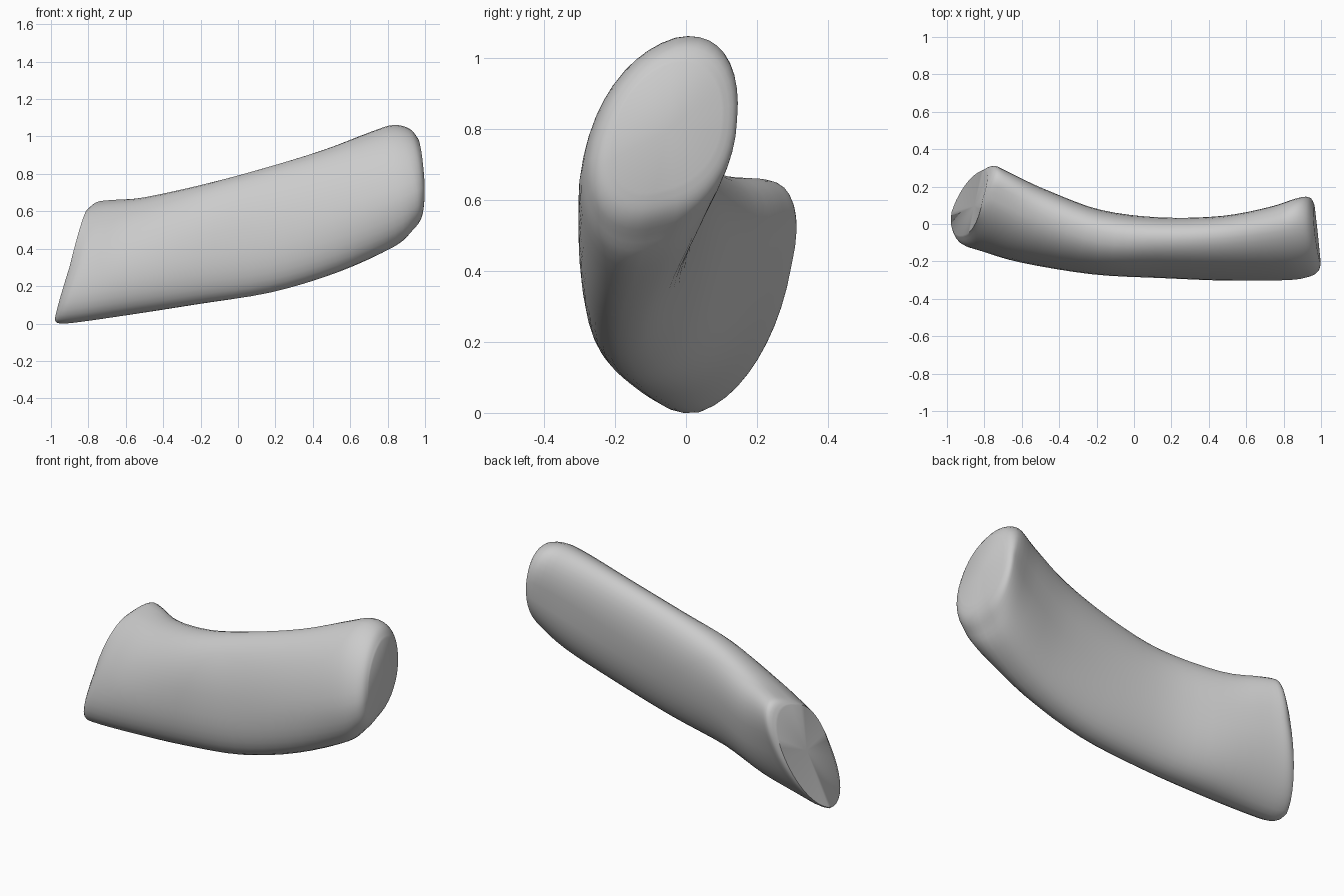
import bpy, bmesh, math
from mathutils import Vector

if "Cube" in bpy.data.objects:
    bpy.data.objects.remove(bpy.data.objects["Cube"])

SEG, STEPS = 40, 4

# Cross-sections from left end to right end: bottom, top, front, back points
SECTIONS = [
    ((-.975, .065, .025), (-.81, .13, .61), (-.90, -.055, .31), (-.815, .285, .42)),
    ((-.955, .04, .008), (-.765, .17, .645), (-.86, -.10, .32), (-.775, .297, .42)),
    ((-.86, .015, .012), (-.69, .14, .657), (-.78, -.135, .33), (-.70, .265, .42)),
    ((-.56, -.05, .055), (-.50, .05, .68), (-.60, -.20, .34), (-.48, .172, .39)),
    ((-.22, -.13, .108), (-.18, -.07, .75), (-.22, -.265, .42), (-.18, .072, .46)),
    ((.17, -.16, .172), (.12, -.09, .83), (.15, -.285, .47), (.15, .03, .52)),
    ((.53, -.15, .282), (.45, -.08, .93), (.50, -.30, .56), (.48, .035, .62)),
    ((.82, -.095, .42), (.72, -.05, 1.03), (.82, -.30, .66), (.74, .085, .74)),
    ((.92, -.07, .515), (.83, -.03, 1.062), (.94, -.28, .71), (.90, .138, .82)),
    ((.965, -.06, .575), (.92, -.03, 1.042), (.985, -.25, .73), (.945, .138, .83)),
    ((.98, -.06, .635), (.965, -.04, .99), (.998, -.21, .75), (.965, .10, .83)),
]
SECTIONS = [[Vector(p) for p in s] for s in SECTIONS]


def catmull(a, b, c, d, t):
    return .5 * (2 * b + (c - a) * t + (2 * a - 5 * b + 4 * c - d) * t * t
                 + (3 * b - a - 3 * c + d) * t ** 3)


def ring(section):
    """Rounded loop through the four extreme points of a section."""
    bottom, top, front, back = section
    mid = sum(section, Vector()) / 4
    pts = []
    for i in range(SEG):
        a = 2 * math.pi * i / SEG
        c, s = math.cos(a), math.sin(a)
        side, rise = (back if c > 0 else front), (top if s > 0 else bottom)
        pts.append(mid + (side - mid) * abs(c) ** .92 + (rise - mid) * abs(s) ** .92)
    return pts


# Refine the sections along the length
fine = []
n = len(SECTIONS)
for i in range(n - 1):
    quad = [SECTIONS[min(max(i + k, 0), n - 1)] for k in (-1, 0, 1, 2)]
    for j in range(STEPS):
        fine.append([catmull(*(q[k] for q in quad), j / STEPS) for k in range(4)])
fine.append(SECTIONS[-1])

# Skin the rings
bm = bmesh.new()
loops = [[bm.verts.new(p) for p in ring(s)] for s in fine]
for a, b in zip(loops, loops[1:]):
    for i in range(SEG):
        j = (i + 1) % SEG
        bm.faces.new((a[i], a[j], b[j], b[i]))


# Close the ends: shallow dish on the left, flat on the right
def cap(loop, offset):
    mid = sum((v.co for v in loop), Vector()) / SEG
    hub = bm.verts.new(mid + Vector(offset))
    for i in range(SEG):
        bm.faces.new((loop[i], loop[(i + 1) % SEG], hub))


cap(loops[0], (.02, -.01, 0))
cap(loops[-1], (.006, 0, 0))
bmesh.ops.recalc_face_normals(bm, faces=bm.faces)
low = min(v.co.z for v in bm.verts)
bmesh.ops.translate(bm, verts=bm.verts, vec=(0, 0, -low))

mesh = bpy.data.meshes.new("curved_body")
bm.to_mesh(mesh)
bm.free()
body = bpy.data.objects.new("curved_body", mesh)
bpy.context.collection.objects.link(body)
bpy.context.view_layer.objects.active = body
body.select_set(True)
bpy.ops.object.shade_smooth_by_angle(angle=math.radians(50))
